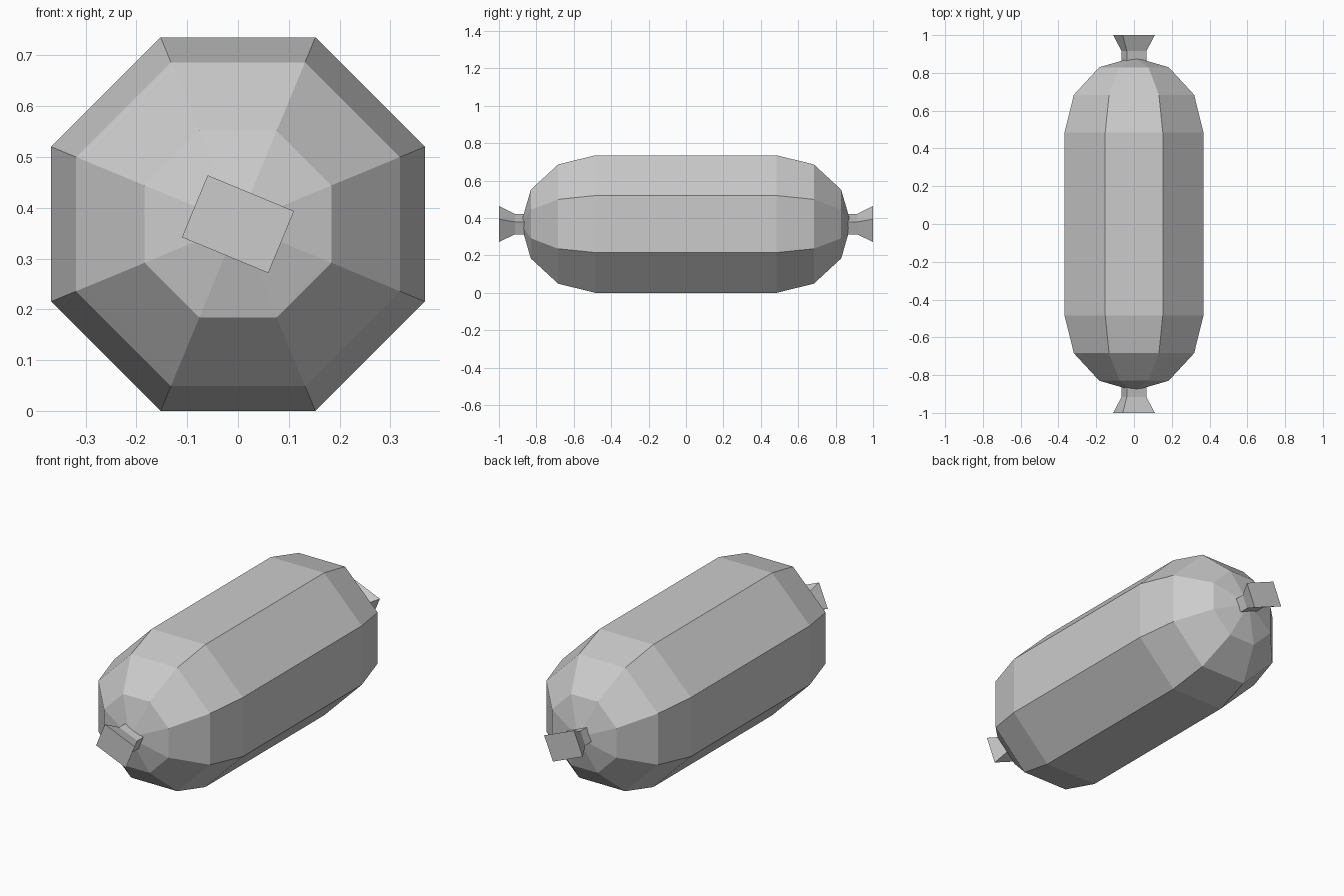
import bpy, bmesh
from math import sin, cos, pi, radians
from mathutils import Vector, Matrix

cube = bpy.data.objects.get("Cube")
if cube:
    bpy.data.objects.remove(cube)

RADIUS = 0.398                      # corner radius of the octagonal body
CENTRE = Vector((0, 0, RADIUS * cos(pi / 8)))
CAP_START = 0.485                   # where the straight body meets the domes

grey = bpy.data.materials.new("light grey")
grey.use_nodes = True
colour = (0.6, 0.6, 0.6, 1)
grey.diffuse_color = colour
grey.node_tree.nodes["Principled BSDF"].inputs["Base Color"].default_value = colour


def loft(name, rings, poles=()):
    """Skin a list of rings; close the ends with a pole point or a flat face."""
    bm = bmesh.new()
    loops = [[bm.verts.new(p) for p in ring] for ring in rings]
    n = len(loops[0])
    for a, b in zip(loops, loops[1:]):
        for i in range(n):
            j = (i + 1) % n
            bm.faces.new((a[i], a[j], b[j], b[i]))
    for k, loop in enumerate((loops[0], loops[-1])):
        if poles:
            tip = bm.verts.new(poles[k])
            for i in range(n):
                bm.faces.new((loop[i], loop[(i + 1) % n], tip))
        else:
            bm.faces.new(loop)
    bmesh.ops.recalc_face_normals(bm, faces=bm.faces)
    mesh = bpy.data.meshes.new(name)
    bm.to_mesh(mesh)
    bm.free()
    mesh.materials.append(grey)
    obj = bpy.data.objects.new(name, mesh)
    bpy.context.collection.objects.link(obj)
    return obj


def octagon(radius, y):
    angles = [pi / 8 + k * pi / 4 for k in range(8)]
    return [CENTRE + Vector((radius * cos(a), y, radius * sin(a))) for a in angles]


def rectangle(a, b, y):
    turn = Matrix.Rotation(radians(22.5), 3, 'Y')
    corners = ((-a, -b), (a, -b), (a, b), (-a, b))
    return [CENTRE + turn @ Vector((x, y, z)) for x, z in corners]


# Sausage body: straight octagonal tube with a faceted dome at each end
dome = [(RADIUS * cos(t), CAP_START + RADIUS * sin(t)) for t in (0, pi / 6, pi / 3)]
rings = [octagon(r, -y) for r, y in reversed(dome)] + [octagon(r, y) for r, y in dome]
tip = Vector((0, CAP_START + RADIUS, 0))
loft("sausage_body", rings, (CENTRE - tip, CENTRE + tip))

# Twisted casing ends: short neck flaring to a tilted rectangular tail
for name, side in (("front_casing_end", -1), ("back_casing_end", 1)):
    loft(name, [rectangle(0.056, 0.036, side * 0.84),
                rectangle(0.056, 0.036, side * 0.915),
                rectangle(0.092, 0.066, side * 1.0)])
